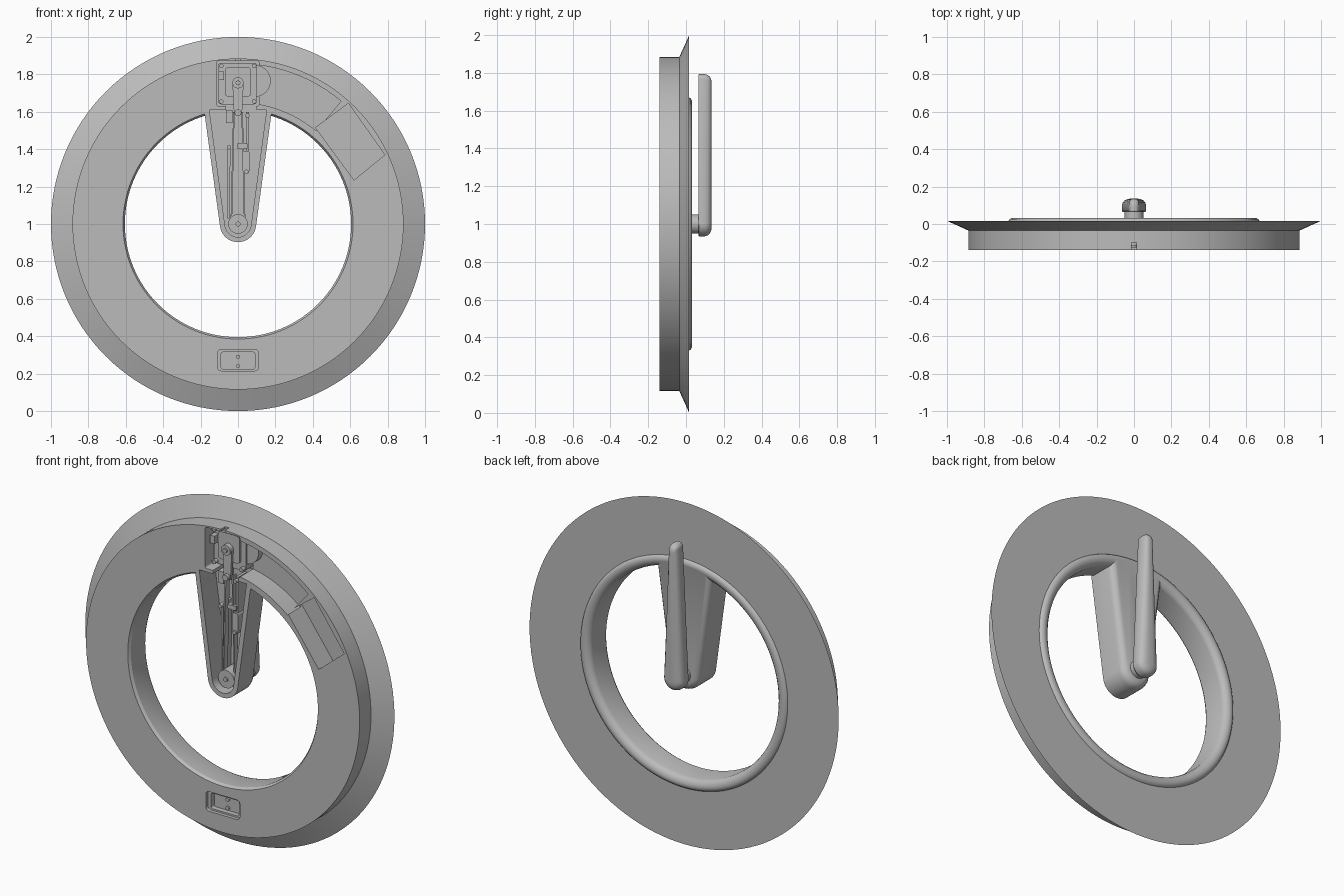
import bpy, bmesh
from math import sin, cos, pi, asin, radians

cube = bpy.data.objects.get("Cube")
if cube:
    bpy.data.objects.remove(cube)

grey = bpy.data.materials.new("satin grey")
grey.use_nodes = True
grey.diffuse_color = (0.5, 0.5, 0.5, 1)
grey.node_tree.nodes["Principled BSDF"].inputs["Base Color"].default_value = (0.5, 0.5, 0.5, 1)


def loft(name, layers, closed=False, smooth=True):
    """Skin (y, outline) layers; each outline is a list of (x, z)."""
    bm = bmesh.new()
    rings = [[bm.verts.new((x, y, z)) for x, z in pts] for y, pts in layers]
    n = len(rings[0])
    pairs = list(zip(rings, rings[1:]))
    if closed:
        pairs.append((rings[-1], rings[0]))
    else:
        bm.faces.new(rings[0])
        bm.faces.new(rings[-1])
    for a, b in pairs:
        for i in range(n):
            j = (i + 1) % n
            bm.faces.new((a[i], a[j], b[j], b[i]))
    bmesh.ops.recalc_face_normals(bm, faces=bm.faces)
    mesh = bpy.data.meshes.new(name)
    bm.to_mesh(mesh)
    bm.free()
    mesh.materials.append(grey)
    obj = bpy.data.objects.new(name, mesh)
    bpy.context.collection.objects.link(obj)
    if smooth:
        shade(obj)
    return obj


def shade(obj):
    bpy.ops.object.select_all(action="DESELECT")
    obj.select_set(True)
    bpy.context.view_layer.objects.active = obj
    bpy.ops.object.shade_smooth_by_angle(angle=radians(30))


def prism(name, pts, y0, y1):
    return loft(name, [(y0, pts), (y1, pts)])


def circle(r, x=0, z=1, n=32):
    return [(x + r * cos(2 * pi * i / n), z + r * sin(2 * pi * i / n)) for i in range(n)]


def rect(x0, x1, z0, z1):
    return [(x0, z0), (x1, z0), (x1, z1), (x0, z1)]


def rounded(x0, x1, z0, z1, r):
    pts = []
    for k, (cx, cz) in enumerate(rect(x0 + r, x1 - r, z0 + r, z1 - r)):
        for i in range(5):
            t = pi + k * pi / 2 + i * pi / 8
            pts.append((cx + r * cos(t), cz + r * sin(t)))
    return pts


def taper(z0, r0, z1, r1, round_top=True, n=20):
    """Outline around a circle at z0 and a circle or flat end at z1."""
    a = asin((r0 - r1) / (z1 - z0))
    low = [a - (pi + 2 * a) * i / n for i in range(n + 1)]
    pts = [(r0 * cos(t), z0 + r0 * sin(t)) for t in low]
    if round_top:
        high = [pi - a - (pi - 2 * a) * i / n for i in range(n + 1)]
        return pts + [(r1 * cos(t), z1 + r1 * sin(t)) for t in high]
    return pts + [(-r1, z1), (r1, z1)]


def sector(r0, r1, a0, a1, n=16):
    ang = [radians(a0 + (a1 - a0) * i / n) for i in range(n + 1)]
    return ([(r1 * cos(t), 1 + r1 * sin(t)) for t in ang]
            + [(r0 * cos(t), 1 + r0 * sin(t)) for t in reversed(ang)])


def combine(target, tool, operation):
    mod = target.modifiers.new(operation.title(), "BOOLEAN")
    mod.operation, mod.object, mod.solver = operation, tool, "EXACT"
    bpy.context.view_layer.objects.active = target
    bpy.ops.object.modifier_apply(modifier=mod.name)
    bpy.data.objects.remove(tool)


# Ring body: drum, flared flange and rounded bead around the bore
profile = [(0.885, -0.14), (0.885, -0.035), (1.0, 0.017), (0.67, 0.017),
           (0.664, 0.026), (0.652, 0.032), (0.638, 0.032), (0.622, 0.026),
           (0.61, 0.014), (0.605, 0), (0.605, -0.125), (0.615, -0.14)]
ring = loft("ring_body", [(y, circle(r, n=128)) for r, y in profile], closed=True, smooth=False)

# Tapered bracket hanging from the ring to its centre, back edge rounded
steps = [(-0.14, 0), (-0.01, 0), (0.01, 0.006), (0.023, 0.018), (0.03, 0.036)]
bracket = loft("bracket", [(y, taper(1, 0.097 - d, 1.635, 0.185 - d, False)) for y, d in steps],
               smooth=False)
combine(ring, bracket, "UNION")

# Front recesses: bracket channel, neck, drive bay, wire channel, battery bay
front = -0.2
recesses = [
    (taper(1, 0.07, 1.61, 0.153, False), 0.0),
    (rect(-0.065, 0.1, 1.58, 1.66), -0.005),
    (rounded(-0.115, 0.112, 1.63, 1.872, 0.012), -0.002),
    (sector(0.65, 0.857, 84, 50), -0.02),
    ([(0.59, 1.645), (0.785, 1.37), (0.62, 1.235), (0.415, 1.515)], -0.008),
    (rounded(-0.11, 0.11, 0.215, 0.33, 0.02), -0.12),
    (rounded(-0.09, 0.09, 0.225, 0.315, 0.01), -0.09),
    (rounded(-0.013, 0.013, 1.85, 1.92, 0.005), -0.1),
]
for pts, floor in recesses:
    combine(ring, prism("cutter", pts, front, floor), "DIFFERENCE")
shade(ring)

# Contact pins in the lower socket
for z in (0.24, 0.29):
    prism("contact_pin", circle(0.011, 0, z, 16), -0.1, -0.085)

# Drive unit: housing, cover plate, side gear, corner screws and shaft
prism("drive_housing", rounded(-0.105, 0.1, 1.64, 1.862, 0.015), -0.07, 0)
prism("drive_cover", rounded(-0.07, 0.07, 1.68, 1.84, 0.02), -0.085, -0.065)
prism("side_gear", circle(0.085, 0.09, 1.765), -0.06, -0.015)
prism("switch_block", rect(-0.105, -0.075, 1.77, 1.815), -0.11, -0.06)
for x in (-0.09, 0.086):
    for z in (1.655, 1.845):
        prism("corner_screw", circle(0.012, x, z, 16), -0.095, -0.06)
prism("drive_shaft", circle(0.03, 0, 1.755), -0.115, -0.08)
prism("shaft_cap", circle(0.013, 0, 1.755, 16), -0.125, -0.11)

# Linkage running down the bracket
prism("drive_arm", taper(1.6, 0.022, 1.755, 0.03), -0.1, -0.085)
prism("arm_pin", circle(0.018, 0, 1.595, 20), -0.12, -0.07)
for side in (-1, 1):
    prism("belt_strand", [(side * x, z) for x, z in
          ((0.032, 1.0), (0.04, 1.0), (0.026, 1.6), (0.018, 1.6))], -0.085, -0.05)
prism("left_rod", [(-0.055, 1.42), (-0.04, 1.42), (-0.045, 1.03), (-0.055, 1.03)], -0.08, 0.0)
prism("right_rod", [(0.042, 1.6), (0.058, 1.6), (0.055, 1.27), (0.042, 1.27)], -0.08, 0.0)
prism("tension_clip", rounded(0.03, 0.062, 1.28, 1.39, 0.01), -0.09, 0.0)
prism("cross_clip", rect(-0.005, 0.05, 1.405, 1.43), -0.09, 0.0)
prism("stop_block", rect(-0.065, -0.03, 1.54, 1.61), -0.09, 0.0)
for x, z in ((-0.048, 1.41), (0.05, 1.58), (0.045, 1.28)):
    prism("guide_pin", circle(0.011, x, z, 16), -0.1, -0.05)

# Pulley at the centre and the axle through to the lever
prism("pulley", circle(0.052), -0.11, 0.01)
prism("pulley_hub", circle(0.013, n=16), -0.12, -0.1)
prism("axle_collar", circle(0.05), 0.02, 0.07)

# Domed lever on the back
dome = [(0.065, 0.94), (0.07, 1), (0.1, 1), (0.115, 0.93), (0.126, 0.78), (0.133, 0.55), (0.136, 0.25)]
loft("lever", [(y, taper(1, 0.065 * s, 1.765 - 0.03 * (1 - s), 0.028 * s)) for y, s in dome])
